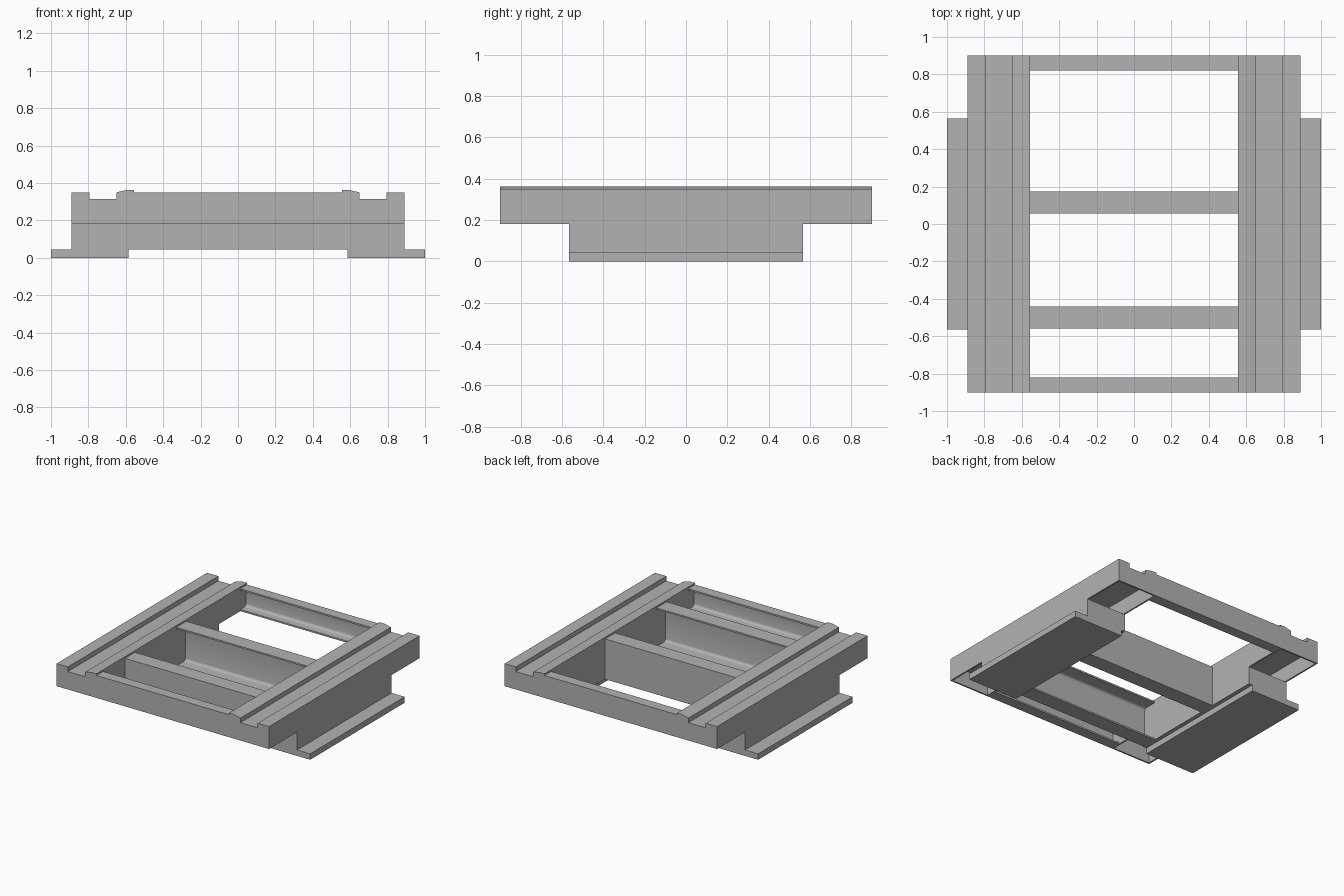
import bpy, bmesh, math

cube = bpy.data.objects.get("Cube")
if cube:
    bpy.data.objects.remove(cube, do_unlink=True)

grey = bpy.data.materials.new("plain_grey")
grey.use_nodes = True
grey.diffuse_color = (0.45, 0.45, 0.45, 1)
grey.node_tree.nodes["Principled BSDF"].inputs["Base Color"].default_value = (0.45, 0.45, 0.45, 1)

WALL = 0.012           # sheet thickness
INNER, OUTER = 0.555, 0.89
END = 0.90             # half length of the rails
TOP, UNDER, LOW = 0.35, 0.18, 0.045


def prism(name, profile, axis, start, end, mirror=False):
    """Extrude a cross-section along x (profile is y, z) or y (profile is x, z)."""
    place = (lambda p, d: (d, p[0], p[1])) if axis == "x" else (lambda p, d: (p[0], d, p[1]))
    bm = bmesh.new()
    face = bm.faces.new([bm.verts.new(place(p, start)) for p in profile])
    moved = bmesh.ops.extrude_face_region(bm, geom=[face])["geom"]
    for v in moved:
        if isinstance(v, bmesh.types.BMVert):
            v.co["xy".index(axis)] = end
    bmesh.ops.recalc_face_normals(bm, faces=bm.faces)
    mesh = bpy.data.meshes.new(name)
    bm.to_mesh(mesh)
    bm.free()
    mesh.materials.append(grey)
    ob = bpy.data.objects.new(name, mesh)
    bpy.context.collection.objects.link(ob)
    if mirror:
        ob.modifiers.new("mirror_sides", "MIRROR")
    bpy.ops.object.select_all(action="DESELECT")
    bpy.context.view_layer.objects.active = ob
    ob.select_set(True)
    bpy.ops.object.shade_smooth_by_angle(angle=math.radians(30))
    return ob


def rect(a, b, low, high):
    return [(a, low), (b, low), (b, high), (a, high)]


def channel(name, web, lip, low, high, radius=0.02):
    """Cross beam of C section with rounded inside corners."""
    s = 1 if lip > web else -1
    inside = web + s * WALL
    steps = [math.radians(a) for a in (0, 22.5, 45, 67.5, 90)]
    cy = inside + s * radius
    bottom = [(cy - s * radius * math.sin(a), low + WALL + radius * (1 - math.cos(a))) for a in steps]
    top = [(y, low + high - z) for y, z in reversed(bottom)]
    pts = [(web, low), (lip, low), (lip, low + WALL)] + bottom + top
    pts += [(lip, high - WALL), (lip, high), (web, high)]
    prism(name, pts, "x", -INNER, INNER)


# Side rails: grooved top, raised inner ridge, hollow underneath
top_line = [(OUTER, UNDER), (OUTER, TOP), (0.795, TOP), (0.795, 0.315), (0.65, 0.315),
            (0.65, TOP), (0.595, 0.363), (INNER, 0.363), (INNER, UNDER)]
hollow = [(INNER + WALL, UNDER), (INNER + WALL, 0.30), (OUTER - WALL, 0.30), (OUTER - WALL, UNDER)]
prism("side_rails", top_line + hollow, "y", -END + WALL, END - WALL, mirror=True)
for label, y in (("front", -END), ("back", END - WALL)):
    prism(label + "_rail_caps", top_line, "y", y, y + WALL, mirror=True)

# Feet: block under each rail on a wide base plate
prism("foot_blocks", rect(INNER, OUTER, LOW, UNDER), "y", -0.565, 0.565, mirror=True)
prism("foot_plates", rect(0.585, 1.0, 0, LOW), "y", -0.565, 0.565, mirror=True)

# Cross beams
channel("front_beam", -END, -0.82, UNDER, TOP)
channel("back_beam", END, 0.82, UNDER, TOP)
channel("front_inner_beam", -0.56, -0.44, LOW, TOP)
channel("back_inner_beam", 0.175, 0.055, LOW, TOP)
